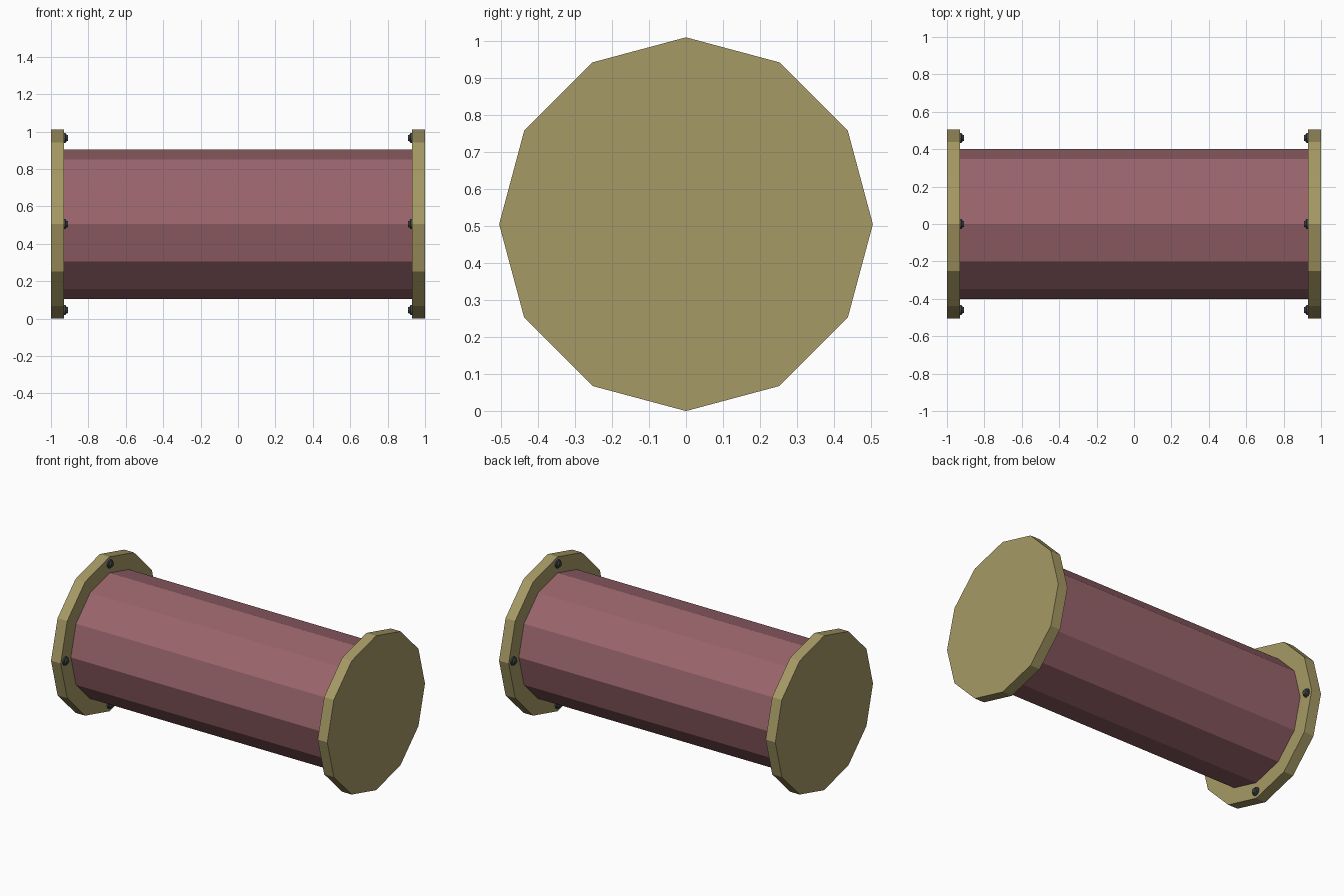
import bpy
from math import pi, sin, cos

if "Cube" in bpy.data.objects:
    bpy.data.objects.remove(bpy.data.objects["Cube"])

CZ, SIDES = 0.505, 12


def material(name, rgb):
    m = bpy.data.materials.new(name)
    m.diffuse_color = (*rgb, 1)
    m.use_nodes = True
    m.node_tree.nodes["Principled BSDF"].inputs["Base Color"].default_value = m.diffuse_color
    return m


PINK = material("pipe_paint", (0.32, 0.13, 0.15))
BRASS = material("flange_paint", (0.38, 0.32, 0.13))
STEEL = material("bolt_steel", (0.05, 0.06, 0.065))


def lathe_x(name, profile, centre, sides, mat):
    """Closed solid around an x-parallel axis from (x, radius) points."""
    verts, faces = [], []
    for x, r in profile:
        for i in range(sides):
            a = 2 * pi * i / sides
            verts.append((x, r * cos(a), r * sin(a)))
    for k in range(len(profile) - 1):
        for i in range(sides):
            j = (i + 1) % sides
            faces.append((k * sides + i, k * sides + j,
                          (k + 1) * sides + j, (k + 1) * sides + i))
    faces.append(tuple(reversed(range(sides))))
    faces.append(tuple(range((len(profile) - 1) * sides, len(profile) * sides)))
    if profile[0][0] < profile[-1][0]:
        flip = False
    else:
        flip = True
    # Winding depends on the direction the profile runs
    faces = [f[::-1] if flip else f for f in faces]
    faces = [f[::-1] if k < len(faces) - 2 else f for k, f in enumerate(faces)]
    mesh = bpy.data.meshes.new(name)
    mesh.from_pydata(verts, [], faces)
    mesh.materials.append(mat)
    ob = bpy.data.objects.new(name, mesh)
    ob.location = centre
    bpy.context.collection.objects.link(ob)
    return ob


# Pipe body
lathe_x("pipe", [(-0.93, 0.4), (0.93, 0.4)], (0, 0, CZ), SIDES, PINK)

for s, side in ((-1, "left"), (1, "right")):
    # End flange
    lathe_x(f"{side}_flange", [(s * 1.0, 0.505), (s * 0.93, 0.505)],
            (0, 0, CZ), SIDES, BRASS)
    # Four stepped bolt heads on the inner face
    bolt = [(s * 0.935, 0.027), (s * 0.922, 0.027), (s * 0.919, 0.019), (s * 0.910, 0.016)]
    for i in range(4):
        a = i * pi / 2
        lathe_x(f"{side}_bolt_{i + 1}", bolt,
                (0, 0.46 * cos(a), CZ + 0.46 * sin(a)), SIDES, STEEL)
